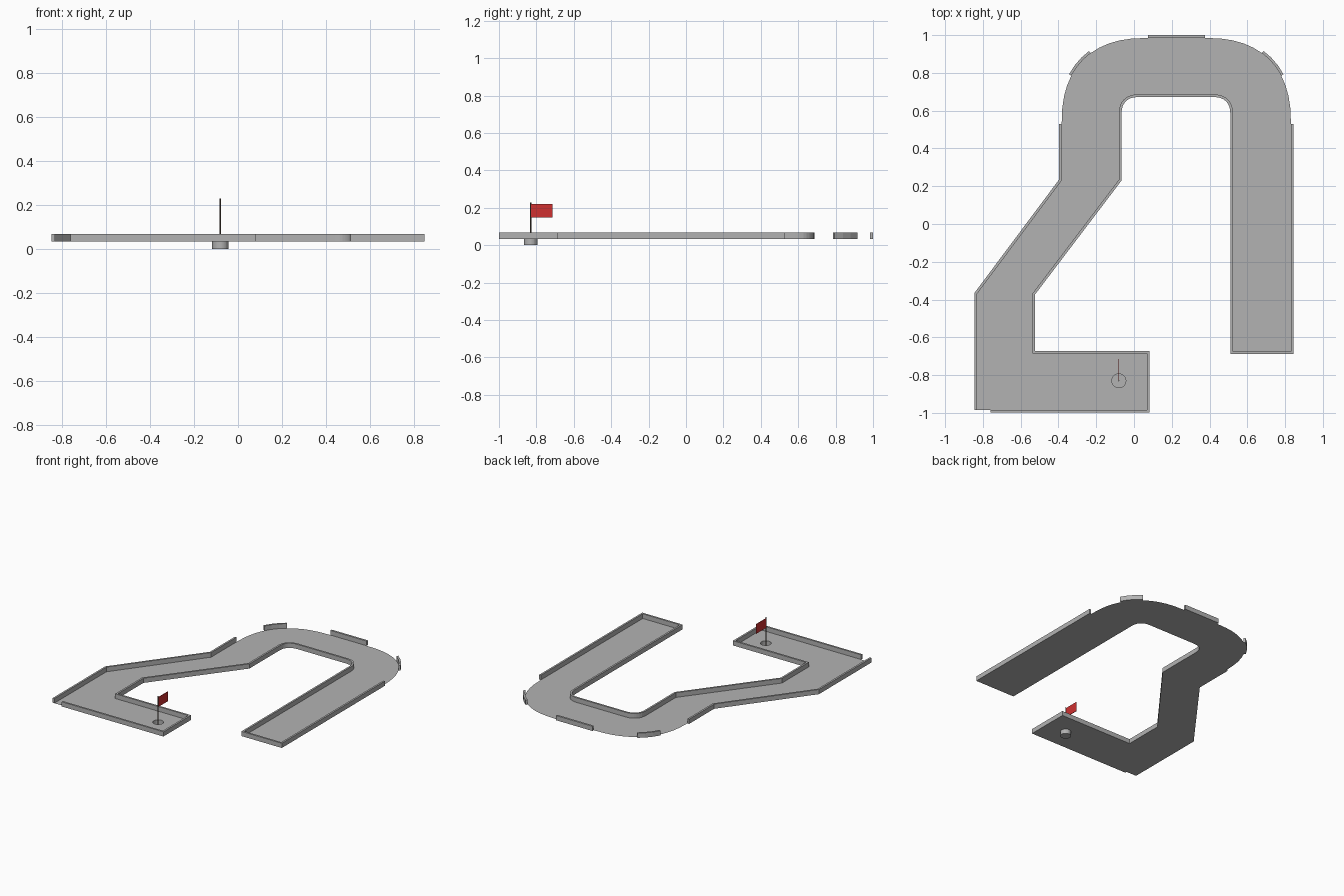
import bpy, bmesh, math
from mathutils import Vector

if "Cube" in bpy.data.objects:
    bpy.data.objects.remove(bpy.data.objects["Cube"])

FLOOR_Z, WALL_TOP, WALL_T = 0.034, 0.069, 0.014
CUP = Vector((-0.08, -0.83))


def material(name, rgb):
    m = bpy.data.materials.new(name)
    m.diffuse_color = (*rgb, 1)
    m.use_nodes = True
    m.node_tree.nodes["Principled BSDF"].inputs["Base Color"].default_value = m.diffuse_color
    return m


GREY = material("grey", (0.45, 0.45, 0.45))
RED = material("red", (0.62, 0.03, 0.03))
DARK = material("dark brown", (0.1, 0.075, 0.055))


def finish(name, bm, mat):
    me = bpy.data.meshes.new(name)
    bm.to_mesh(me)
    bm.free()
    ob = bpy.data.objects.new(name, me)
    bpy.context.collection.objects.link(ob)
    me.materials.append(mat)
    return ob


def corner(cx, cy, r, a0, a1, n=12, power=2.4):
    """Rounded corner between two angles, slightly squarer than a circle."""
    pts = []
    for i in range(n + 1):
        a = math.radians(a0 + (a1 - a0) * i / n)
        f = lambda v: math.copysign(abs(v) ** (2 / power), v) if abs(v) > 1e-6 else 0
        pts.append((cx + r * f(math.cos(a)), cy + r * f(math.sin(a))))
    return pts


def offset(pts, d):
    """Mitred offset to the right of the walking direction."""
    pts = [Vector(p) for p in pts]
    out = []
    for i, p in enumerate(pts):
        dirs = []
        if i > 0:
            dirs.append((p - pts[i - 1]).normalized())
        if i < len(pts) - 1:
            dirs.append((pts[i + 1] - p).normalized())
        ns = [Vector((v.y, -v.x)) for v in dirs]
        m = sum(ns, Vector((0, 0))).normalized()
        out.append(p + m * (d / m.dot(ns[0])))
    return out


def wall(name, path, d):
    """Upright board following a path, thickened by d to its right."""
    bm = bmesh.new()
    rings = []
    for a, b in zip(path, offset(path, d)):
        rings.append([bm.verts.new((q[0], q[1], z)) for q, z in
                      ((a, FLOOR_Z), (a, WALL_TOP), (b, WALL_TOP), (b, FLOOR_Z))])
    for r, s in zip(rings, rings[1:]):
        for k in range(4):
            bm.faces.new((r[k], r[(k + 1) % 4], s[(k + 1) % 4], s[k]))
    bm.faces.new(rings[0])
    bm.faces.new(rings[-1])
    bmesh.ops.recalc_face_normals(bm, faces=bm.faces)
    return finish(name, bm, GREY)


# Lane outline: inside bend, then the rounded outside bend
inside = ([(0.51, -0.685)] + corner(0.42, 0.582, 0.09, 0, 90, 8)
          + corner(0.024, 0.582, 0.09, 90, 180, 8)
          + [(-0.066, 0.23), (-0.523, -0.372), (-0.523, -0.672),
             (0.082, -0.672), (0.082, -0.985)])
arc_left = corner(0.072, 0.53, 0.455, 180, 90)
arc_right = corner(0.376, 0.53, 0.455, 90, 0)
outside = ([(-0.831, -0.985), (-0.831, -0.37), (-0.383, 0.23)]
           + arc_left + arc_right + [(0.831, -0.685)])

# Floor sheet with a round hole for the cup
bm = bmesh.new()
ring = [(CUP.x + 0.037 * math.cos(t * math.tau / 24),
         CUP.y + 0.037 * math.sin(t * math.tau / 24)) for t in range(24)]
edges = []
for loop in (inside + outside, ring):
    vs = [bm.verts.new((x, y, FLOOR_Z)) for x, y in loop]
    edges += [bm.edges.new((vs[i - 1], vs[i])) for i in range(len(vs))]
bmesh.ops.triangle_fill(bm, edges=edges, use_beauty=True, use_dissolve=False, normal=(0, 0, 1))
for f in bm.faces:
    f.normal_update()
    if f.normal.z < 0:
        f.normal_flip()
finish("lane_floor", bm, GREY)

# Long board: right side, start end, inside bend, hole end and front side
wall("main_wall", [(0.845, 0.53), (0.845, -0.689)] + [(0.51, -0.689)] + inside[1:-1]
     + [(0.082, -0.999), (-0.76, -0.999)], WALL_T)
# Left board with the diagonal
wall("left_wall", [(-0.831, -0.985), (-0.831, -0.37), (-0.383, 0.23), (-0.383, 0.53)], -WALL_T)
# Short boards around the outside bend
wall("back_wall", [(0.075, 0.985), (0.375, 0.985)], -0.015)
wall("bend_wall_left", arc_left[4:8], -WALL_T)
wall("bend_wall_right", arc_right[5:9], -WALL_T)

# Cup: open on top, closed at the bottom
bm = bmesh.new()
low = [bm.verts.new((x, y, 0)) for x, y in ring]
top = [bm.verts.new((x, y, FLOOR_Z)) for x, y in ring]
for i in range(24):
    bm.faces.new((low[i - 1], low[i], top[i], top[i - 1]))
bm.faces.new(low[::-1])
finish("cup", bm, GREY)

# Flag pole
bpy.ops.mesh.primitive_cylinder_add(vertices=12, radius=0.003, depth=0.228,
                                    location=(CUP.x, CUP.y, 0.115))
pole = bpy.context.object
pole.name = "flag_pole"
pole.data.materials.append(DARK)

# Flag
bpy.ops.mesh.primitive_cube_add(size=1, location=(CUP.x, CUP.y + 0.058, 0.184))
flag = bpy.context.object
flag.name = "flag"
flag.scale = (0.003, 0.116, 0.072)
flag.data.materials.append(RED)
